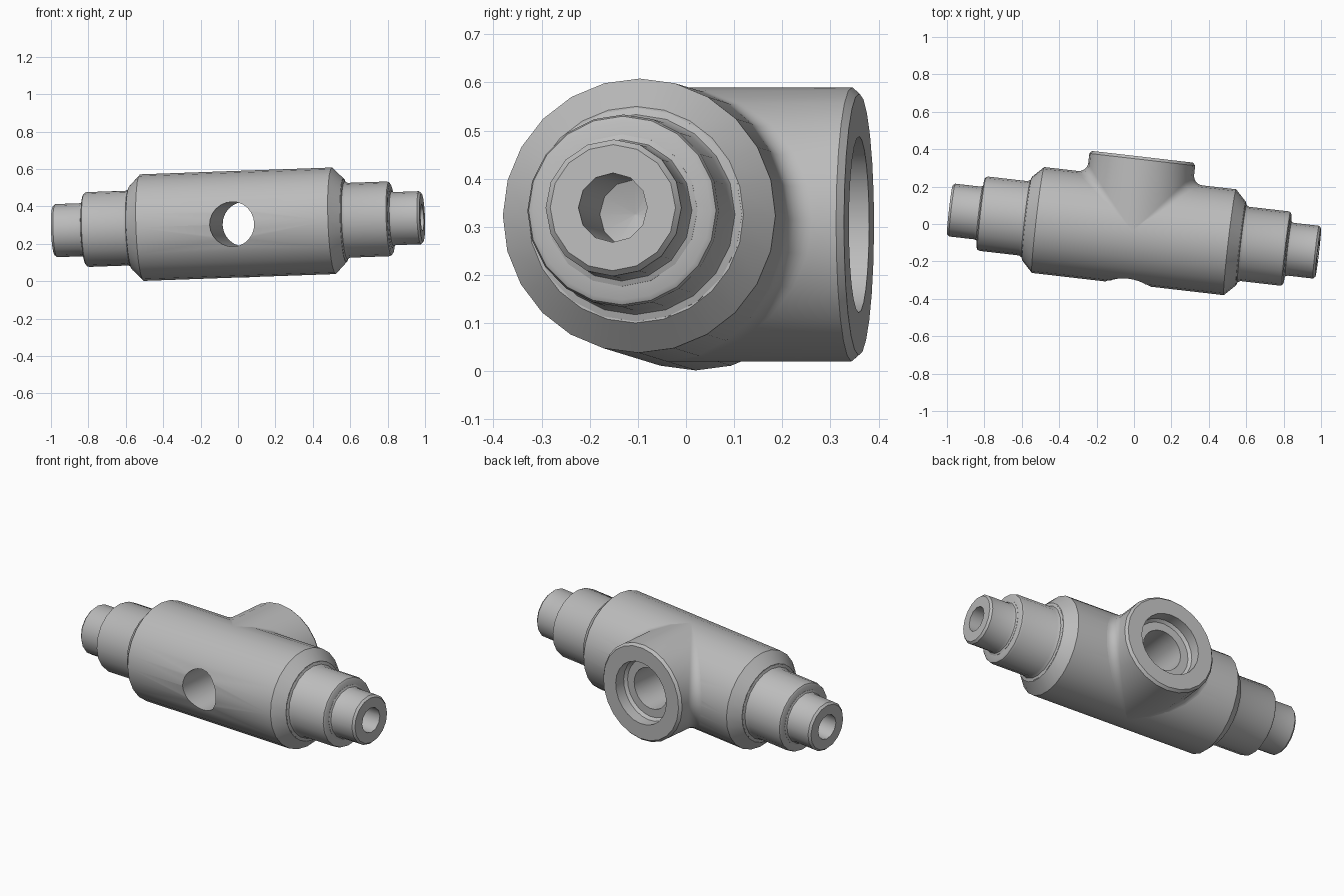
import bpy, bmesh, math
from mathutils import Vector, Matrix

if "Cube" in bpy.data.objects:
    bpy.data.objects.remove(bpy.data.objects["Cube"])

R = 0.285        # radius of the main tube and of the branch
FILLET = 0.05    # rolling fillet between them
BORE = 0.12      # cross hole
TILT = 35

metal = bpy.data.materials.new("plain grey metal")
metal.use_nodes = True
grey = (0.5, 0.5, 0.5, 1)
metal.diffuse_color = grey
metal.node_tree.nodes["Principled BSDF"].inputs["Base Color"].default_value = grey

# Slightly tilted frame shared by every part
ax = Vector((1.97, -0.228, 0.07)).normalized()
ay = Vector((0.228, 1.97, 0)).normalized()
az = ax.cross(ay)
FRAME = Matrix.Translation((0, -0.038, 0.305)) @ Matrix((ax, ay, az)).transposed().to_4x4()


def along_x(a, r):
    return lambda t: Vector((a, r * math.cos(t), r * math.sin(t)))


def along_y(a, r):
    return lambda t: Vector((r * math.cos(t), a, r * math.sin(t)))


def fillet_row(f):
    """Row of the rolling-ball fillet between two equal crossing cylinders."""
    def point(t):
        c, s = math.cos(t), math.sin(t)
        centre = Vector((c, abs(c), s)) * (R + FILLET)
        on_body, on_branch = Vector((0, -abs(c), -s)), Vector((-c, 0, -s))
        return centre + on_body.lerp(on_branch, f).normalized() * FILLET
    return point


def skin(name, rows, sides, caps=False):
    """Join rings of points, given as functions of the angle, into one part."""
    bm = bmesh.new()
    rings = [[bm.verts.new(row(2 * math.pi * i / sides)) for i in range(sides)] for row in rows]
    for a, b in zip(rings, rings[1:]):
        for i in range(sides):
            j = (i + 1) % sides
            bm.faces.new((a[i], a[j], b[j], b[i]))
    if caps:
        bm.faces.new(rings[0])
        bm.faces.new(rings[-1])
    bmesh.ops.remove_doubles(bm, verts=bm.verts, dist=1e-5)
    bmesh.ops.recalc_face_normals(bm, faces=bm.faces)
    mesh = bpy.data.meshes.new(name)
    bm.to_mesh(mesh)
    bm.free()
    mesh.materials.append(metal)
    obj = bpy.data.objects.new(name, mesh)
    bpy.context.collection.objects.link(obj)
    obj.matrix_world = FRAME
    return obj


def activate(obj):
    bpy.ops.object.select_all(action="DESELECT")
    obj.select_set(True)
    bpy.context.view_layer.objects.active = obj


def cut(obj, cutter):
    cutter.hide_render = True
    mod = obj.modifiers.new("hole", "BOOLEAN")
    mod.operation, mod.solver, mod.object = "DIFFERENCE", "EXACT", cutter
    activate(obj)
    bpy.ops.object.modifier_apply(modifier=mod.name)
    bpy.data.objects.remove(cutter)


parts = []

# Main tube with chamfered ends and the cross hole
body = skin("main_body", [along_x(a, r) for a, r in
            [(-0.576, 0.225), (-0.517, R), (0.517, R), (0.576, 0.225)]], 24, True)
cut(body, skin("cross_hole_cutter", [along_y(-0.5, BORE), along_y(0.5, BORE)], 24, True))
parts.append(body)

# Branch: fillet, outer wall, rim, counterbore and inner tube
rows = [fillet_row(i / 6) for i in range(7)]
rows += [along_y(a, r) for a, r in
         [(0.385, R), (0.4, 0.272), (0.4, 0.183), (0.335, 0.183),
          (0.32, 0.168), (0.32, BORE), (0.24, BORE)]]
parts.append(skin("side_branch", rows, 24))

# Stepped ends, each with a blind drilled hole
for side, label in ((1, "left"), (-1, "right")):
    shoulder = [(0.57, 0.222), (0.577, 0.222), (0.582, 0.208), (0.597, 0.2), (0.808, 0.2),
                (0.82, 0.196), (0.826, 0.186), (0.826, 0.12)]
    parts.append(skin(label + "_shoulder", [along_x(side * a, r) for a, r in shoulder], 20))
    nozzle = [(0.57, 0.142), (0.82, 0.158), (0.827, 0.158), (0.832, 0.147), (0.845, 0.142),
              (0.98, 0.142), (0.992, 0.131)]
    tip = skin(label + "_nozzle", [along_x(side * a, r) for a, r in nozzle], 16, True)
    drill = [(0.58, 0.002), (0.605, 0.072), (1.1, 0.072)]
    cut(tip, skin("drill_cutter", [along_x(side * a, r) for a, r in drill], 12, True))
    parts.append(tip)

for part in parts:
    activate(part)
    bpy.ops.object.shade_smooth_by_angle(angle=math.radians(TILT))
